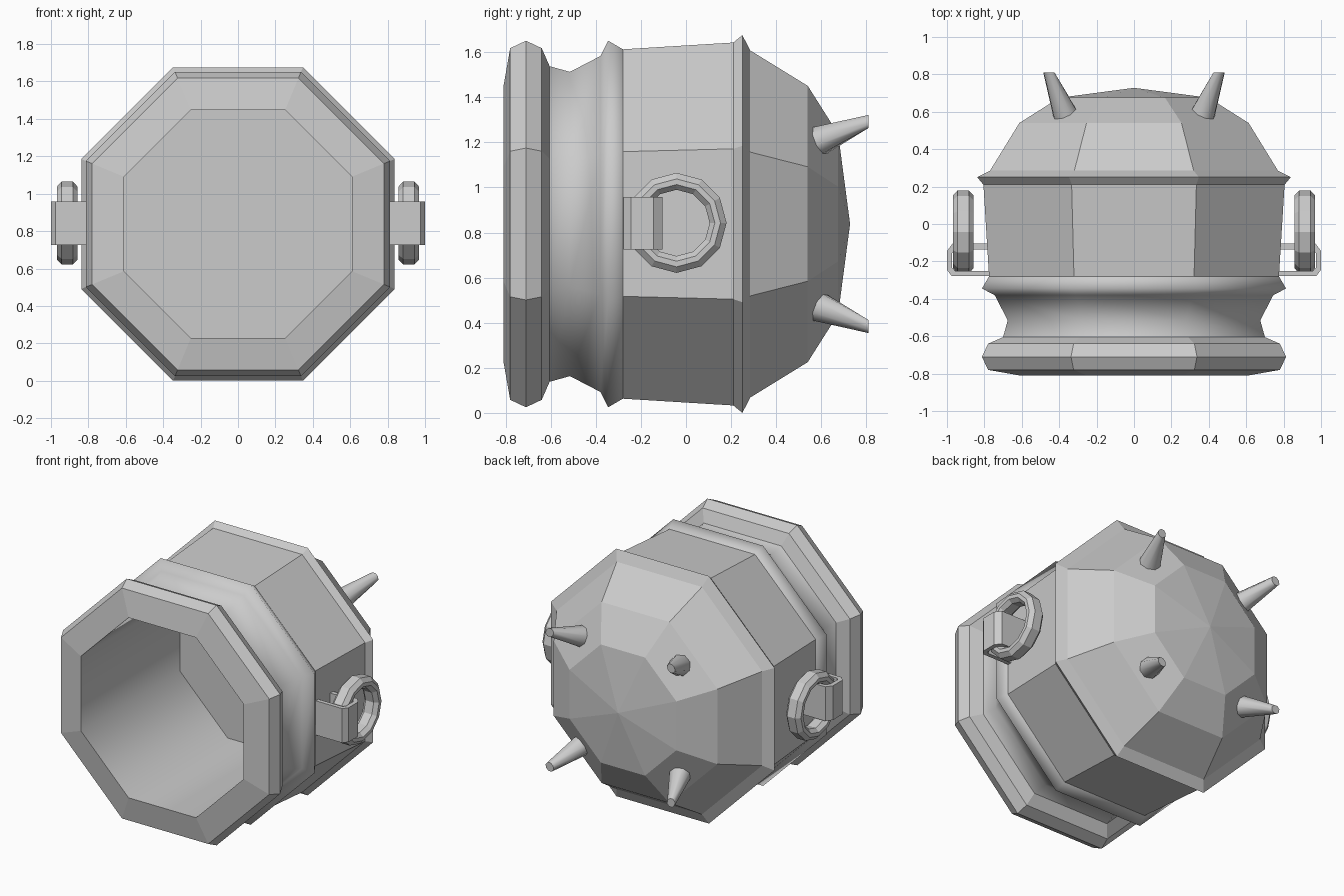
import bpy, bmesh, math
from mathutils import Vector

if "Cube" in bpy.data.objects:
    bpy.data.objects.remove(bpy.data.objects["Cube"])

CZ = 0.838                      # height of the pot's axis


def make_object(name, bm):
    bmesh.ops.recalc_face_normals(bm, faces=bm.faces)
    mesh = bpy.data.meshes.new(name)
    bm.to_mesh(mesh)
    bm.free()
    obj = bpy.data.objects.new(name, mesh)
    bpy.context.collection.objects.link(obj)
    return obj


def bridge(bm, a, b, smooth=False):
    n = len(a)
    for i in range(n):
        bm.faces.new((a[i], a[(i + 1) % n], b[(i + 1) % n], b[i])).smooth = smooth


# Octagonal pot: (y, distance from axis to flat side), bore floor to rim to dome
profile = [(0.25, 0.61), (-0.81, 0.61), (-0.78, 0.78), (-0.71, 0.813),
           (-0.64, 0.78), (-0.605, 0.70), (-0.515, 0.675), (-0.38, 0.745),
           (-0.345, 0.813), (-0.28, 0.775), (0.21, 0.805), (0.25, 0.838),
           (0.285, 0.77), (0.54, 0.613), (0.675, 0.40)]
smooth_bands = {0, 5, 6, 7, 8}   # bore and waisted neck
bm = bmesh.new()
rings = []
for y, flat in profile:
    r = flat / math.cos(math.pi / 8)
    angles = [math.pi * (k + 0.5) / 4 for k in range(8)]
    rings.append([bm.verts.new((r * math.cos(t), y, CZ + r * math.sin(t))) for t in angles])
for i in range(len(rings) - 1):
    bridge(bm, rings[i], rings[i + 1], i in smooth_bands)
bm.faces.new(rings[0])
tip = bm.verts.new((0, 0.728, CZ))
for i in range(8):
    bm.faces.new((rings[-1][i], rings[-1][(i + 1) % 8], tip))
# Keep the ends of the smooth bands crisp
for i in (0, 1, 5, 9):
    for k in range(8):
        bm.edges.get((rings[i][k], rings[i][(k + 1) % 8])).smooth = False
make_object("pot_body", bm)


# Four blunt spikes splaying out from the dome
def spike(name, sx, sz):
    base = Vector((sx * 0.37, 0.593, CZ + sz * 0.37))
    end = Vector((sx * 0.455, 0.81, CZ + sz * 0.455))
    rot = Vector((0, 0, 1)).rotation_difference(end - base)
    bm = bmesh.new()
    low, high = [], []
    for k in range(8):
        t = math.tau * k / 8
        d = rot @ Vector((math.cos(t), math.sin(t), 0))
        low.append(bm.verts.new(base + 0.068 * d))
        p = end + 0.033 * d
        p.y = 0.81               # tip is cut flat
        high.append(bm.verts.new(p))
    bridge(bm, low, high, True)
    for ring in (low, high):
        bm.faces.new(ring)
        for k in range(8):
            bm.edges.get((ring[k], ring[(k + 1) % 8])).smooth = False
    make_object(name, bm)


for sx, side in ((-1, "left"), (1, "right")):
    for sz, level in ((-1, "lower"), (1, "upper")):
        spike(f"spike_{level}_{side}", sx, sz)


# Ring handle hanging in a bent strap, one per side
def ring_handle(name, s):
    section = [(0.222, 0.03), (0.195, 0.055), (0.17, 0.055), (0.147, 0.03),
               (0.147, -0.03), (0.17, -0.055), (0.195, -0.055), (0.222, -0.03)]
    bm = bmesh.new()
    loops = []
    for k in range(12):
        t = math.tau * k / 12
        loops.append([bm.verts.new((s * (0.913 + w), -0.042 + r * math.cos(t),
                                    CZ + 0.005 + r * math.sin(t))) for r, w in section])
    for k in range(12):
        bridge(bm, loops[k], loops[(k + 1) % 12])
    make_object(name, bm)


def strap(name, s):
    outer = [(0.74, -0.278), (0.975, -0.278), (1.0, -0.245), (1.0, -0.145),
             (0.97, -0.105), (0.74, -0.105)]
    inner = [(0.74, -0.25), (0.958, -0.25), (0.972, -0.235), (0.972, -0.155),
             (0.955, -0.135), (0.74, -0.135)]
    bm = bmesh.new()
    loops = []
    for (ox, oy), (ix, iy) in zip(outer, inner):
        loops.append([bm.verts.new((s * x, y, z)) for x, y, z in
                      ((ox, oy, 0.725), (ox, oy, 0.957), (ix, iy, 0.957), (ix, iy, 0.725))])
    for a, b in zip(loops, loops[1:]):
        bridge(bm, a, b)
    bm.faces.new(loops[0])
    bm.faces.new(loops[-1])
    make_object(name, bm)


for s, side in ((-1, "left"), (1, "right")):
    ring_handle(f"ring_handle_{side}", s)
    strap(f"ring_strap_{side}", s)
